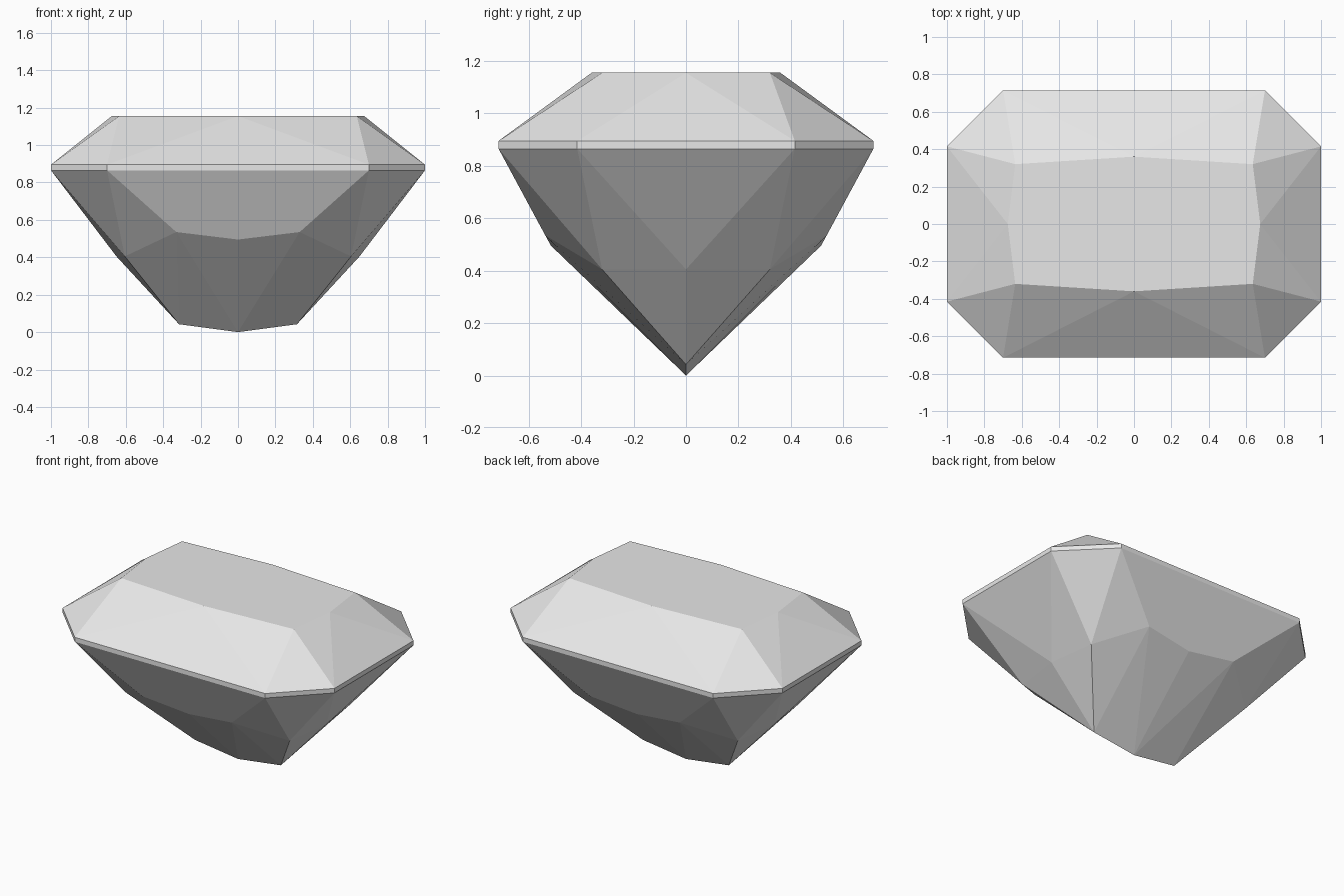
import bpy
import bmesh

cube = bpy.data.objects.get("Cube")
if cube:
    bpy.data.objects.remove(cube, do_unlink=True)

# Pale grey stone material
COLOUR = (0.8, 0.8, 0.8, 1.0)
stone = bpy.data.materials.new("pale_grey_stone")
stone.use_nodes = True
stone.diffuse_color = COLOUR
stone.node_tree.nodes["Principled BSDF"].inputs["Base Color"].default_value = COLOUR

GIRDLE_LOW, GIRDLE_HIGH, TABLE = 0.865, 0.895, 1.155


def girdle(z):
    """Quarter outline of the widest band: end middle, two corners, side middle."""
    return [(1, 0, z), (1, 0.415, z), (0.7, 0.715, z), (0, 0.715, z)]


def build_quarters(name, faces):
    """Mirror the facets of one quarter into all four and join them."""
    bm = bmesh.new()
    for sx in (1, -1):
        for sy in (1, -1):
            for face in faces:
                verts = [bm.verts.new((x * sx, y * sy, z)) for x, y, z in face]
                bm.faces.new(verts if sx * sy > 0 else verts[::-1])
    bmesh.ops.remove_doubles(bm, verts=bm.verts, dist=0.0005)
    bmesh.ops.recalc_face_normals(bm, faces=bm.faces)
    # Merge coplanar quarters into whole facets
    bmesh.ops.dissolve_limit(bm, angle_limit=0.002, verts=bm.verts, edges=bm.edges)
    mesh = bpy.data.meshes.new(name)
    bm.to_mesh(mesh)
    bm.free()
    mesh.materials.append(stone)
    obj = bpy.data.objects.new(name, mesh)
    bpy.context.collection.objects.link(obj)
    return obj


low, high = girdle(GIRDLE_LOW), girdle(GIRDLE_HIGH)

# Crown: flat table with sloping facets
table_end, table_corner, table_side = (0.675, 0, TABLE), (0.635, 0.32, TABLE), (0, 0.36, TABLE)
crown = [
    [(0, 0, TABLE), table_end, table_corner, table_side],
    [high[0], high[1], table_end],
    [high[1], table_corner, table_end],
    [high[1], high[2], table_corner],
    [high[2], table_side, table_corner],
    [high[2], high[3], table_side],
]

# Girdle: thin upright band
band = [[low[i], low[i + 1], high[i + 1], high[i]] for i in range(3)]

# Pavilion: facets tapering to a keel
end_mid, end_corner = (0.65, 0, 0.405), (0.605, 0.32, 0.405)
side_corner, side_mid = (0.33, 0.537, 0.535), (0, 0.515, 0.495)
keel_end, keel_mid = (0.315, 0, 0.042), (0, 0, 0)
pavilion = [
    [low[0], end_mid, low[1]],
    [low[1], end_mid, end_corner],
    [low[1], end_corner, low[2]],
    [low[2], end_corner, side_corner],
    [low[2], side_corner, side_mid, low[3]],
    [end_mid, keel_end, end_corner],
    [end_corner, keel_end, side_corner],
    [side_corner, keel_end, keel_mid],
    [side_corner, keel_mid, side_mid],
]

build_quarters("faceted_gem", crown + band + pavilion)
